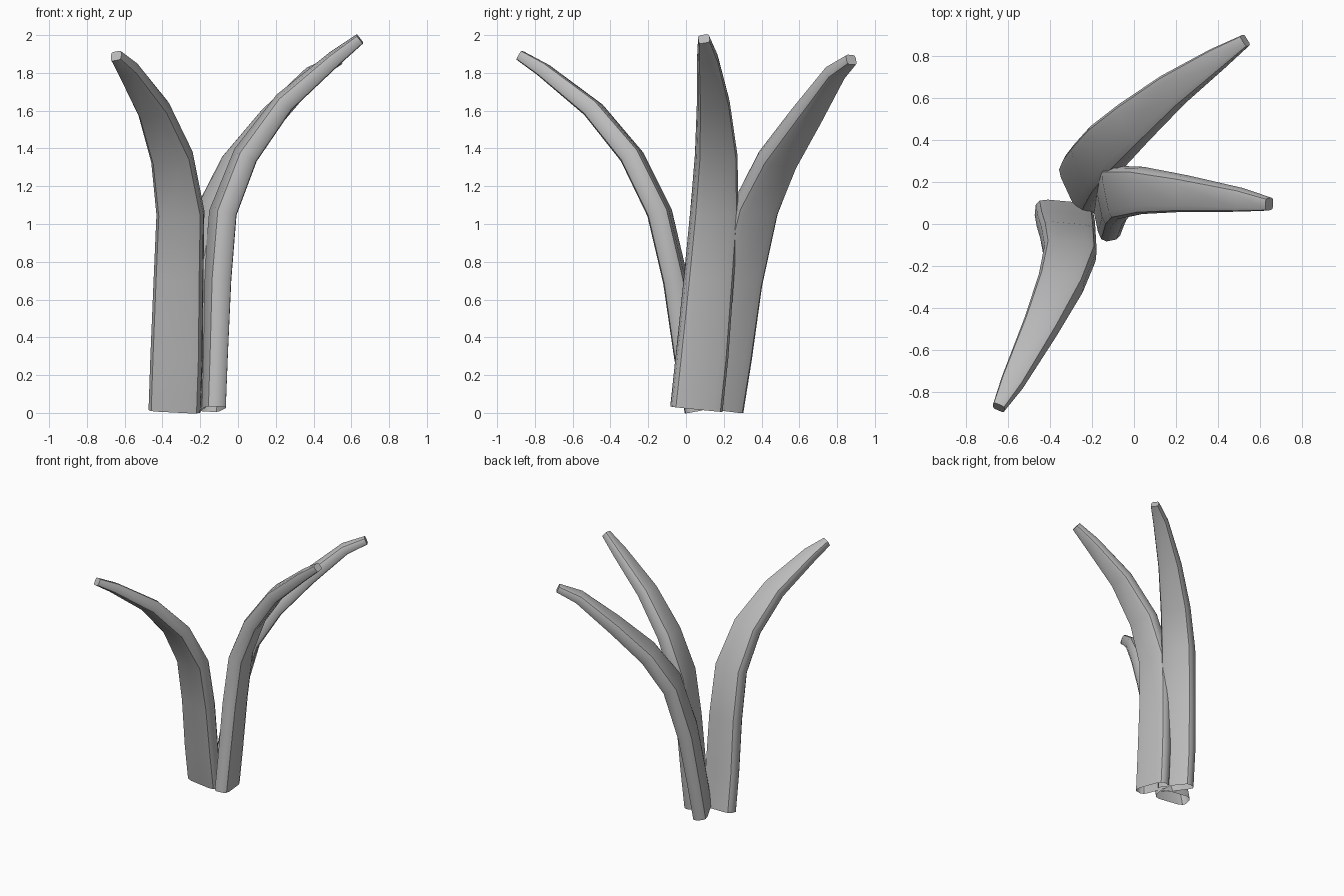
import bpy
import bmesh
from mathutils import Vector

cube = bpy.data.objects.get("Cube")
if cube:
    bpy.data.objects.remove(cube, do_unlink=True)

# One plain grey for everything
grey = bpy.data.materials.new("leaf_grey")
grey.use_nodes = True
colour = (0.5, 0.5, 0.5, 1)
grey.diffuse_color = colour
grey.node_tree.nodes["Principled BSDF"].inputs["Base Color"].default_value = colour

# Half width and half thickness at each ring, from base to tip
HALF_WIDTH = (.137, .137, .13, .125, .11, .085, .055, .03)
HALF_DEPTH = (.055, .056, .06, .06, .057, .05, .038, .028)

# Rounded slab outline, in units of half width and half depth
QUARTER = [(1, .45), (.88, .85), (.6, 1)]
OUTLINE = (QUARTER
           + [(-u, v) for u, v in reversed(QUARTER)]
           + [(-u, -v) for u, v in QUARTER]
           + [(u, -v) for u, v in reversed(QUARTER)])


def leaf(name, path, across):
    """Sweep the outline along a path; open at the base, closed at the tip."""
    points = [Vector(p) for p in path]
    across = Vector(across).normalized()
    last = len(points) - 1
    bm = bmesh.new()
    rings = []
    for i, centre in enumerate(points):
        tangent = (points[min(i + 1, last)] - points[max(i - 1, 0)]).normalized()
        wide = (across - tangent * across.dot(tangent)).normalized()
        deep = tangent.cross(wide)
        rings.append([bm.verts.new(centre + wide * u * HALF_WIDTH[i]
                                   + deep * v * HALF_DEPTH[i])
                      for u, v in OUTLINE])
    count = len(OUTLINE)
    for low, high in zip(rings, rings[1:]):
        for j in range(count):
            k = (j + 1) % count
            bm.faces.new((low[j], low[k], high[k], high[j]))
    bm.faces.new(rings[-1])

    mesh = bpy.data.meshes.new(name)
    bm.to_mesh(mesh)
    bm.free()
    mesh.materials.append(grey)
    obj = bpy.data.objects.new(name, mesh)
    bpy.context.collection.objects.link(obj)
    bpy.ops.object.select_all(action='DESELECT')
    obj.select_set(True)
    bpy.context.view_layer.objects.active = obj
    bpy.ops.object.shade_smooth_by_angle(angle=0.7)


# Leaf bending to the front
leaf("front_leaf",
     [(-.335, .055, .012), (-.325, 0, .3), (-.315, -.055, .7), (-.305, -.14, 1.06),
      (-.35, -.285, 1.355), (-.445, -.49, 1.605), (-.58, -.755, 1.815), (-.645, -.875, 1.89)],
     (1, -.1, 0))

# Leaf bending to the left
leaf("left_leaf",
     [(-.135, .055, .02), (-.125, .085, .3), (-.11, .12, .7), (-.08, .15, 1.06),
      (.04, .16, 1.365), (.245, .145, 1.645), (.51, .115, 1.875), (.645, .095, 1.98)],
     (-.2, 1, 0))

# Leaf bending to the back left
leaf("back_leaf",
     [(-.265, .17, .018), (-.245, .215, .3), (-.205, .275, .69), (-.13, .365, 1.08),
      (0, .485, 1.34), (.185, .64, 1.575), (.4, .79, 1.8), (.53, .875, 1.87)],
     (-.4, .9, 0))
